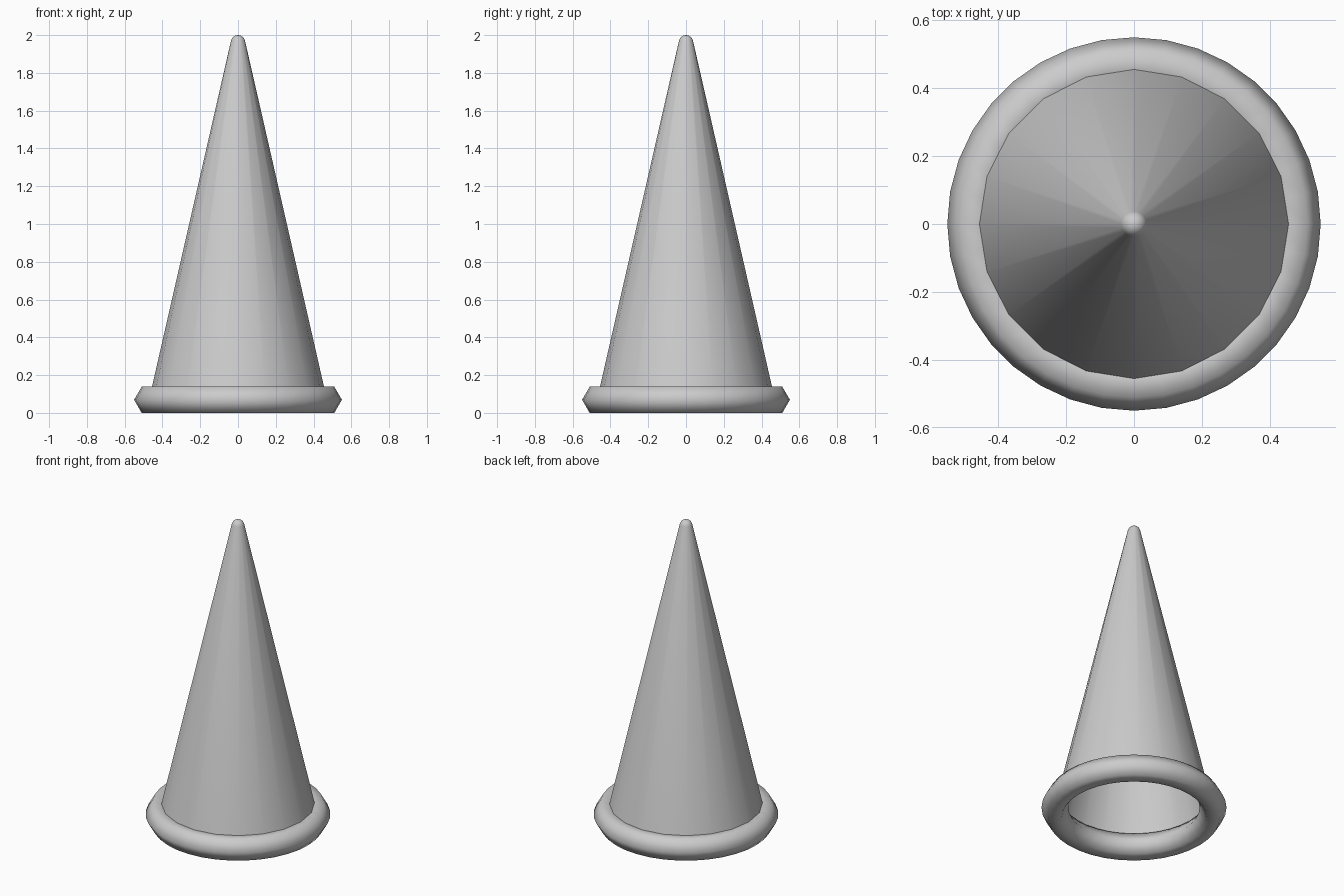
import bpy, bmesh, math

if "Cube" in bpy.data.objects:
    bpy.data.objects.remove(bpy.data.objects["Cube"])

def lathe(name, profile, sides, closed=False):
    """Revolve (radius, z) points around z; radius 0 makes a pole."""
    bm = bmesh.new()
    rings = []
    for r, z in profile:
        if r == 0:
            rings.append([bm.verts.new((0, 0, z))] * sides)
        else:
            rings.append([bm.verts.new((r * math.cos(2 * math.pi * i / sides),
                                        r * math.sin(2 * math.pi * i / sides), z))
                          for i in range(sides)])
    pairs = list(zip(rings, rings[1:]))
    if closed:
        pairs.append((rings[-1], rings[0]))
    for a, b in pairs:
        for i in range(sides):
            j = (i + 1) % sides
            quad = list(dict.fromkeys([a[i], a[j], b[j], b[i]]))
            bm.faces.new(quad).smooth = True
    if closed:
        bmesh.ops.recalc_face_normals(bm, faces=bm.faces)
    mesh = bpy.data.meshes.new(name)
    bm.to_mesh(mesh)
    bm.free()
    obj = bpy.data.objects.new(name, mesh)
    bpy.context.collection.objects.link(obj)
    return obj

# Hollow cone, open underneath, with a rounded tip
tip_r, tip_z = 0.038, 1.962
tip = [(tip_r * math.cos(math.radians(a)), tip_z + tip_r * math.sin(math.radians(a)))
       for a in (13, 32, 51, 70)]
lathe("cone_body", [(0.471, 0.07)] + tip + [(0, 2.0)], 20)

# Base ring with a six-sided cross-section
major, minor = 0.47, 0.08
base_z = minor * math.sin(math.radians(60))
section = [(major + minor * math.cos(math.radians(60 * k)),
            base_z + minor * math.sin(math.radians(60 * k))) for k in range(6)]
lathe("base_ring", section, 36, closed=True)
